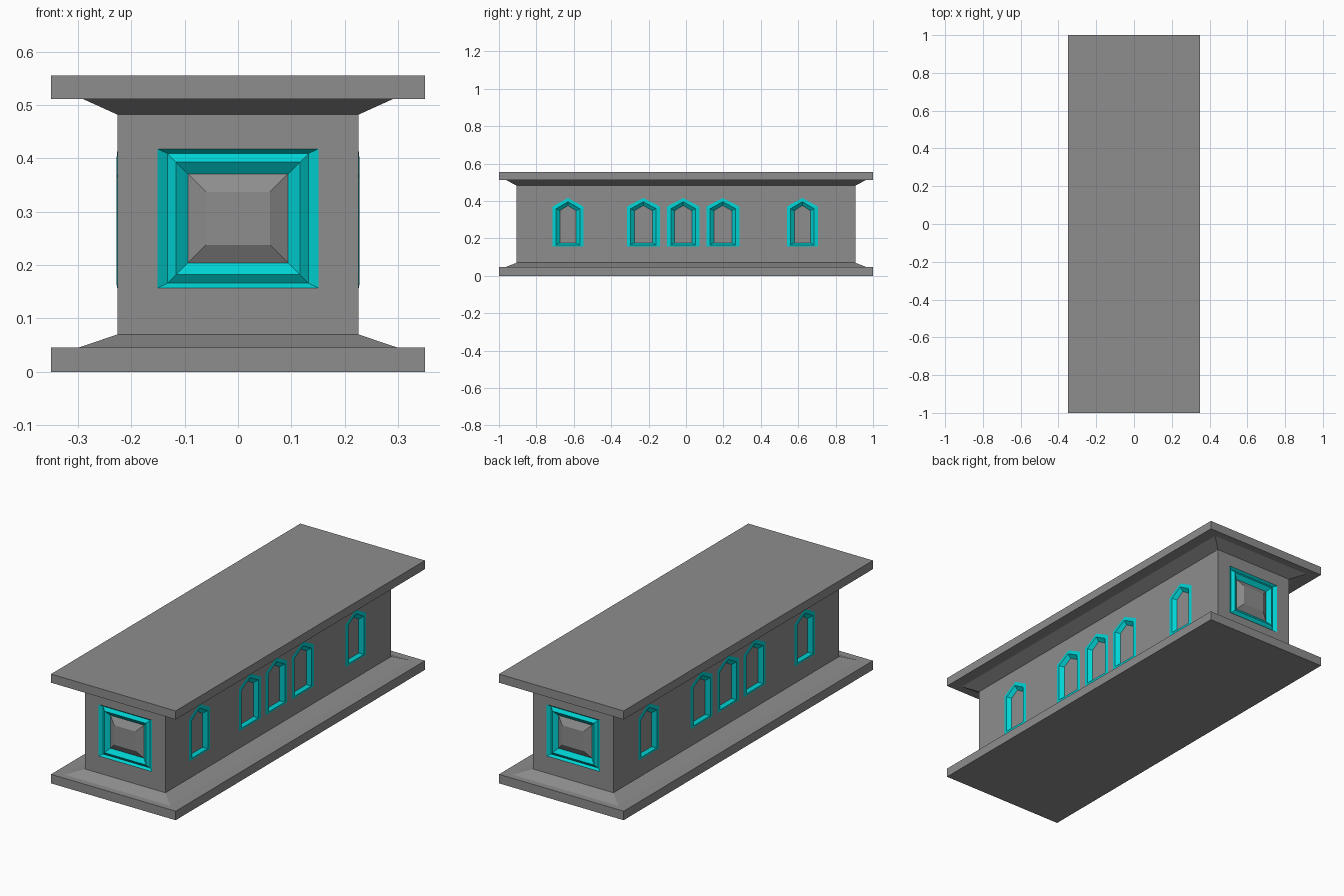
import bpy, bmesh
from math import pi
from mathutils import Matrix, Vector

if "Cube" in bpy.data.objects:
    bpy.data.objects.remove(bpy.data.objects["Cube"])


def material(name, color):
    m = bpy.data.materials.new(name)
    m.diffuse_color = color
    m.use_nodes = True
    m.node_tree.nodes["Principled BSDF"].inputs["Base Color"].default_value = m.diffuse_color
    return m


teal = material("teal", (0.0, 0.65, 0.66, 1))
grey = material("dark_grey", (0.27, 0.27, 0.27, 1))


def loft(name, rings, cap_start=False, cap_end=False, mat=grey, closed=False):
    """Skin a list of equal-length point rings with flat faces."""
    bm = bmesh.new()
    vs = [[bm.verts.new(p) for p in r] for r in rings]
    for a, b in zip(vs, vs[1:]):
        n = len(a)
        for k in range(n):
            bm.faces.new((a[k], a[(k + 1) % n], b[(k + 1) % n], b[k]))
    if cap_start:
        bm.faces.new(vs[0][::-1])
    if cap_end:
        bm.faces.new(vs[-1])
    if closed:
        bmesh.ops.recalc_face_normals(bm, faces=bm.faces)
    me = bpy.data.meshes.new(name)
    bm.to_mesh(me)
    bm.free()
    me.materials.append(mat)
    ob = bpy.data.objects.new(name, me)
    bpy.context.collection.objects.link(ob)
    return ob


def stack(name, levels):
    """Closed solid of stacked rectangles (half x, half y, z)."""
    rings = [[(-x, -y, z), (x, -y, z), (x, y, z), (-x, y, z)] for x, y, z in levels]
    return loft(name, rings, True, True, closed=True)


# slabs and flared body
stack("base_slab", [(0.35, 1, 0), (0.35, 1, 0.046)])
stack("roof_slab", [(0.35, 1, 0.511), (0.35, 1, 0.555)])
body = stack("body", [(0.297, 0.967, 0.046), (0.226, 0.905, 0.07),
                      (0.226, 0.905, 0.482), (0.29, 0.96, 0.511)])


def rect(d):
    w, dz = 0.151 - d, max(0, d - 0.01)
    b, t = 0.157 + dz, 0.418 - dz
    return [(-w, b), (w, b), (w, t), (-w, t)]


def arch(half):
    def shape(d):
        w, b = half - d, 0.156 + d * 0.5
        s, a = 0.37 - d * 0.55, 0.416 - d * 1.0
        return [(-w, b), (w, b), (w, s), (0, a), (-w, s)]
    return shape


def opening(name, shape, u0, wall, angle, frame, panel):
    """Teal frame and grey panel in a recess; profiles are (inset, depth)."""
    rot = Matrix.Rotation(angle, 3, 'Z')

    def ring(d, h):
        return [rot @ Vector((u + u0, -(wall + h), v)) for u, v in shape(d)]

    loft(name + "_frame", [ring(*p) for p in frame], mat=teal)
    loft(name + "_panel", [ring(*p) for p in panel], cap_end=True)
    cut = loft(name + "_cutter", [ring(0, 0.02), ring(0, -0.05)], True, True, closed=True)
    cut.hide_render = True
    mod = body.modifiers.new("cut", 'BOOLEAN')
    mod.object = cut
    mod.solver = 'EXACT'
    bpy.context.view_layer.objects.active = body
    bpy.ops.object.modifier_apply(modifier=mod.name)
    bpy.data.objects.remove(cut)


# end panels, front and back
end_frame = [(0, 0), (0.019, -0.012), (0.035, 0), (0.057, -0.017)]
end_panel = [(0.057, -0.017), (0.091, 0.002)]
for name, ang in (("front", 0), ("back", pi)):
    opening(name, rect, 0, 0.905, ang, end_frame, end_panel)

# arched side windows, matching on both sides
win_frame = [(0, 0), (0.02, 0.002), (0.04, -0.014)]
win_panel = [(0.04, -0.014), (0.045, -0.014)]
for side, ang, sgn in (("right", pi / 2, 1), ("left", -pi / 2, -1)):
    for i, (y, half) in enumerate([(-0.631, 0.083), (-0.228, 0.088), (-0.015, 0.086),
                                   (0.197, 0.088), (0.622, 0.083)]):
        opening(f"{side}_window_{i + 1}", arch(half), sgn * y, 0.226, ang,
                win_frame, win_panel)
